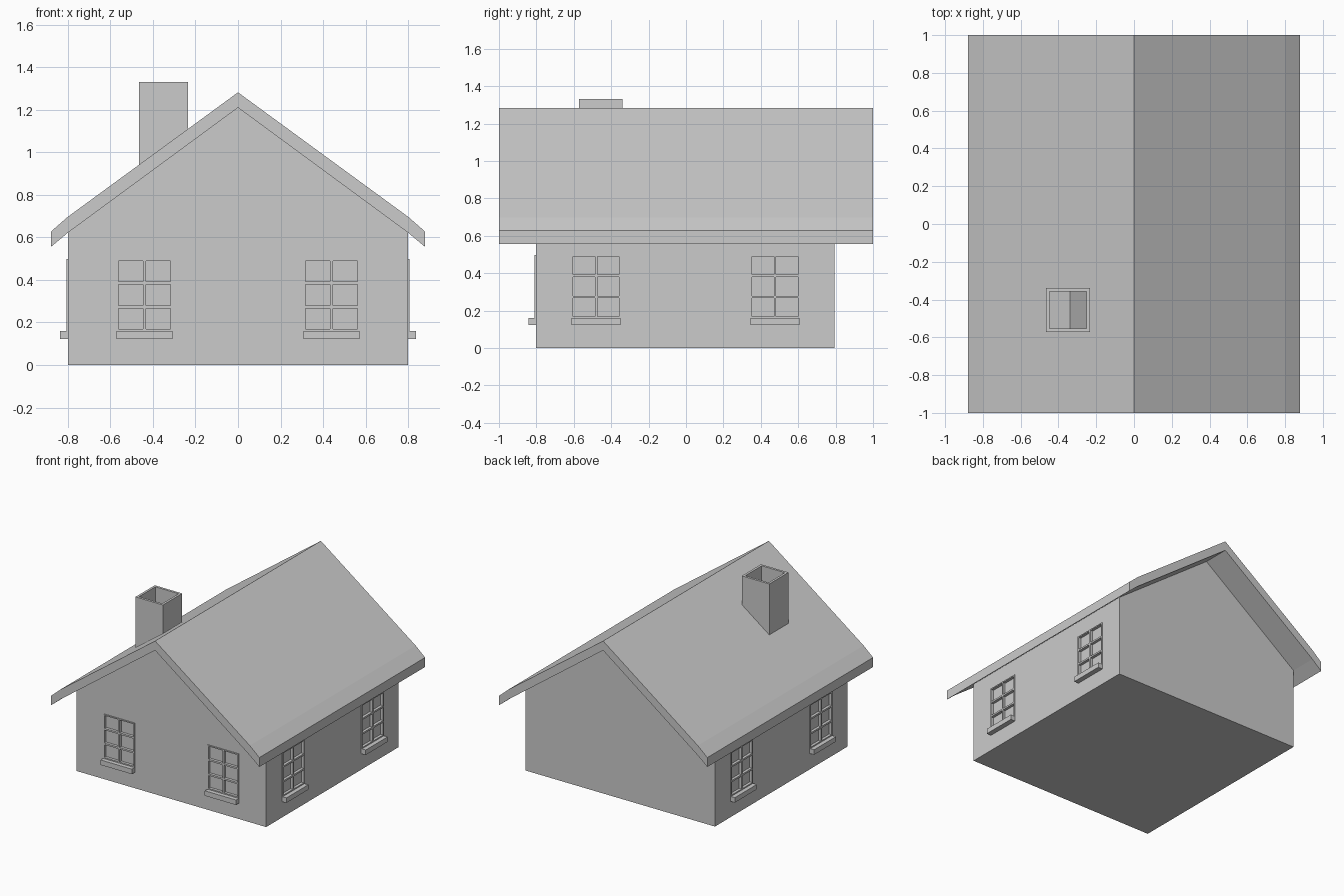
import bpy, bmesh
from mathutils import Matrix, Vector
from math import pi

if "Cube" in bpy.data.objects:
    bpy.data.objects.remove(bpy.data.objects["Cube"])


def finish(name, bm):
    bmesh.ops.recalc_face_normals(bm, faces=bm.faces[:])
    me = bpy.data.meshes.new(name)
    bm.to_mesh(me)
    bm.free()
    ob = bpy.data.objects.new(name, me)
    bpy.context.collection.objects.link(ob)
    return ob


def prism(name, profile, y0, y1):
    """Extrude an x-z profile along y."""
    bm = bmesh.new()
    f = bm.faces.new([bm.verts.new((x, y0, z)) for x, z in profile])
    new = bmesh.ops.extrude_face_region(bm, geom=[f])["geom"]
    bmesh.ops.translate(bm, vec=(0, y1 - y0, 0),
                        verts=[v for v in new if isinstance(v, bmesh.types.BMVert)])
    return finish(name, bm)


def add_box(bm, lo, hi):
    lo, hi = Vector(lo), Vector(hi)
    m = Matrix.Translation((lo + hi) / 2) @ Matrix.Diagonal((*(hi - lo), 1))
    bmesh.ops.create_cube(bm, size=1, matrix=m)


# Walls and roof
Y0, Y1 = -0.803, 0.793
walls = prism("walls", [(-0.8, 0), (0.8, 0), (0.8, 0.622), (0, 1.21), (-0.8, 0.622)], Y0, Y1)
top = [(-0.88, 0.627), (-0.8, 0.697), (0, 1.282), (0.8, 0.697), (0.88, 0.627)]
under = [(0.88, 0.555), (0.8, 0.622), (0, 1.21), (-0.8, 0.622), (-0.88, 0.555)]
prism("roof", top + under, -1, 1)

# Windows: local x along the wall, -y outward, wall surface at y = 0
W, Z0, Z1, DEPTH, OUT = 0.132, 0.16, 0.498, 0.015, 0.006


def window(name, place):
    bm = bmesh.new()
    rim, bar = 0.009, 0.0065
    for s in (-1, 1):
        a, b = sorted((s * W, s * (W - rim)))
        add_box(bm, (a, -OUT, Z0), (b, DEPTH, Z1))
    for a, b in ((Z0, Z0 + rim), (Z1 - rim, Z1)):
        add_box(bm, (-W + rim, -OUT, a), (W - rim, DEPTH, b))
    add_box(bm, (-bar, -OUT, Z0 + rim), (bar, DEPTH, Z1 - rim))
    for i in (1, 2):
        z = Z0 + (Z1 - Z0) * i / 3
        for a, b in ((-W + rim, -bar), (bar, W - rim)):
            add_box(bm, (a, -OUT, z - bar), (b, DEPTH, z + bar))
    finish(name + "_frame", bm).matrix_world = place
    bm = bmesh.new()
    add_box(bm, (-W, -0.038, 0.122), (W, 0, Z0))
    finish(name + "_sill", bm).matrix_world = place
    # recess for the panes, cut from the walls
    bmesh.ops.create_cube(cut, size=1, matrix=place @ Matrix.Translation((0, 0, (Z0 + Z1) / 2))
                          @ Matrix.Diagonal((2 * W, 2 * DEPTH, Z1 - Z0, 1)))


cut = bmesh.new()
for label, x in (("left", -0.44), ("right", 0.44)):
    window("front_window_" + label, Matrix.Translation((x, Y0, 0)))
for side, s in (("left", -1), ("right", 1)):
    for label, y in (("front", -0.481), ("back", 0.476)):
        window(f"{side}_window_{label}",
               Matrix.Translation((s * 0.8, y, 0)) @ Matrix.Rotation(s * pi / 2, 4, 'Z'))
cutter = finish("window_cutter", cut)
cutter.hide_render = True
cutter.hide_set(True)
mod = walls.modifiers.new("window_recesses", 'BOOLEAN')
mod.object = cutter
mod.operation = 'DIFFERENCE'
mod.solver = 'EXACT'

# Hollow chimney whose foot follows the roof slope
CX, CY, TOP, R, T = -0.35, -0.455, 1.33, 0.116, 0.018
bm = bmesh.new()


def ring(r, at_top):
    pts = [(CX + i * r, CY + j * r) for i, j in ((-1, -1), (1, -1), (1, 1), (-1, 1))]
    return [bm.verts.new((x, y, TOP if at_top else 1.265 + 0.731 * x)) for x, y in pts]


rings = [ring(R, False), ring(R, True), ring(R - T, True), ring(R - T, False)]
for k in range(4):
    a, b = rings[k], rings[(k + 1) % 4]
    for i in range(4):
        j = (i + 1) % 4
        bm.faces.new((a[i], a[j], b[j], b[i]))
finish("chimney", bm)

# Small ridged floor seen inside the flue
x0, x1, r = CX - R + T, CX + R - T, R - T
prism("flue_floor", [(x0, 0.94), (x1, 1.09), (x1, 1.11), (-0.34, 1.17), (x0, 1.09)], CY - r, CY + r)
